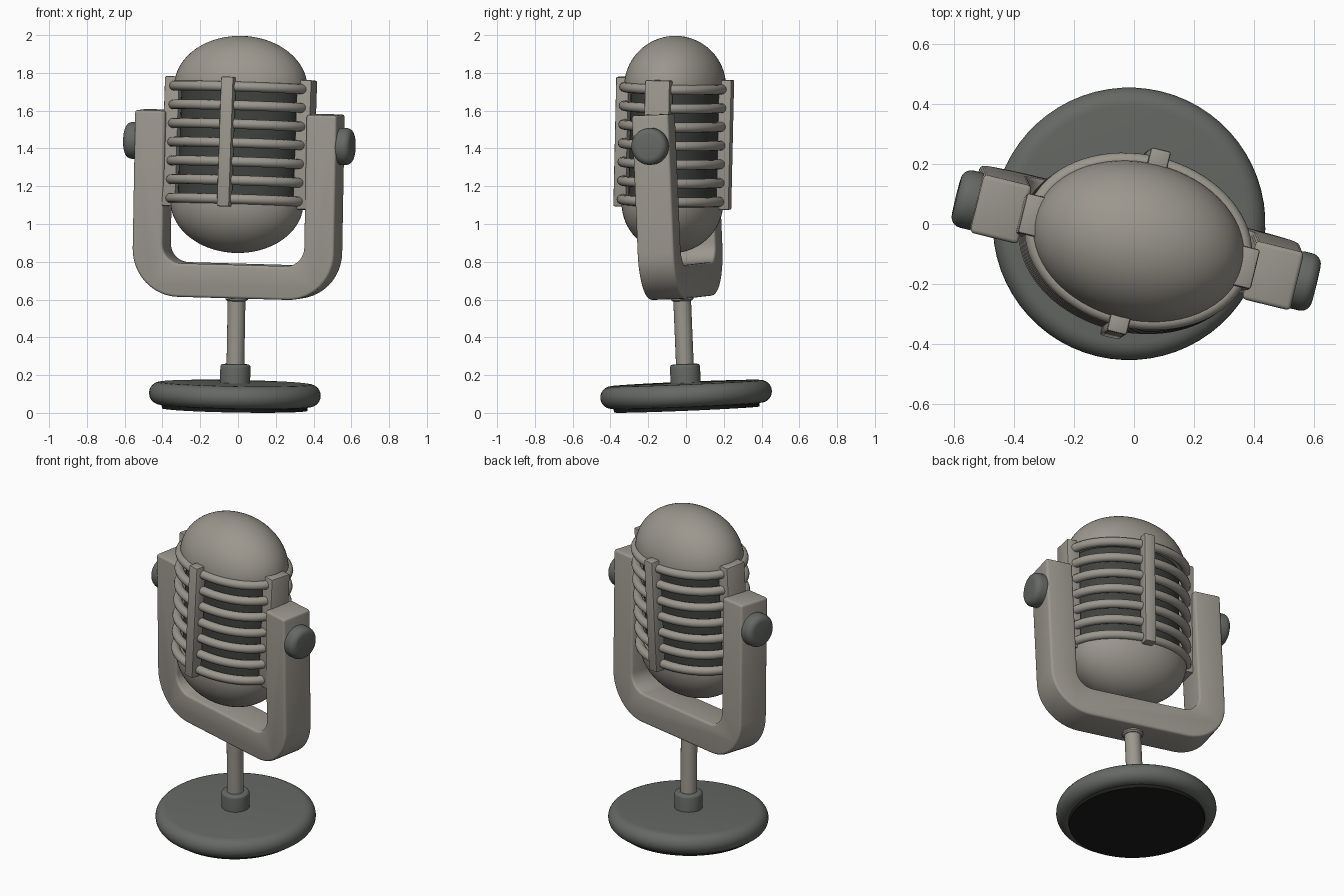
import bpy, bmesh
from math import sin, cos, pi, radians
from mathutils import Matrix, Vector

if "Cube" in bpy.data.objects:
    bpy.data.objects.remove(bpy.data.objects["Cube"])


def material(name, col):
    m = bpy.data.materials.new(name)
    m.diffuse_color = (*col, 1)
    m.use_nodes = True
    m.node_tree.nodes["Principled BSDF"].inputs["Base Color"].default_value = m.diffuse_color
    return m


METAL = material("warm_metal", (0.33, 0.31, 0.27))
DARK = material("dark_metal", (0.13, 0.14, 0.125))
MESH = material("dark_core", (0.05, 0.055, 0.05))
RUBBER = material("rubber", (0.012, 0.012, 0.011))

# Whole stand leans slightly and is turned; the head pivots in the yoke
up = Vector((0.018, -0.042, 1)).normalized()
side = Vector((0.97, -0.238, 0))
side = (side - up * side.dot(up)).normalized()
back = up.cross(side)
STAND = Matrix.Translation((-0.018, 0.004, 0.018)) @ Matrix((side, back, up)).transposed().to_4x4()
PIVOT = 1.41
HEAD = (STAND @ Matrix.Translation((0, -0.01, PIVOT)) @ Matrix.Rotation(radians(-3.8), 4, 'X')
        @ Matrix.Translation((0, 0, -PIVOT)))


def finish(name, bm, frame, mat, angle=35):
    bmesh.ops.recalc_face_normals(bm, faces=bm.faces)
    me = bpy.data.meshes.new(name)
    bm.to_mesh(me)
    bm.free()
    me.materials.append(mat)
    me.shade_smooth()
    me.set_sharp_from_angle(angle=radians(angle))
    ob = bpy.data.objects.new(name, me)
    ob.matrix_world = frame
    bpy.context.collection.objects.link(ob)
    return ob


def arc(cx, cz, rx, rz, a0, a1, n=8):
    """Points on an elliptical arc, angles in degrees."""
    return [(cx + rx * cos(radians(a0 + (a1 - a0) * i / n)),
             cz + rz * sin(radians(a0 + (a1 - a0) * i / n))) for i in range(n + 1)]


def lathe(name, profile, frame, mat, sx=1, sy=1, seg=64):
    """Revolve (radius, height) points about z."""
    bm = bmesh.new()
    vs = [bm.verts.new((r, 0, z)) for r, z in profile]
    es = [bm.edges.new(p) for p in zip(vs, vs[1:])]
    bmesh.ops.spin(bm, geom=vs + es, axis=(0, 0, 1), cent=(0, 0, 0), angle=2 * pi, steps=seg)
    bmesh.ops.remove_doubles(bm, verts=bm.verts, dist=1e-5)
    bmesh.ops.scale(bm, vec=(sx, sy, 1), verts=bm.verts)
    return finish(name, bm, frame, mat)


def bevel_sharp(bm, width, seg):
    es = [e for e in bm.edges if len(e.link_faces) == 2 and e.calc_face_angle() > radians(40)]
    bmesh.ops.bevel(bm, geom=es, offset=width, segments=seg, profile=0.5, affect='EDGES')


def box(name, lo, hi, frame, mat, bev=0.008):
    bm = bmesh.new()
    lo, hi = Vector(lo), Vector(hi)
    bmesh.ops.create_cube(bm, size=1, matrix=Matrix.Translation((lo + hi) / 2) @ Matrix.Diagonal((*(hi - lo), 1)))
    bevel_sharp(bm, bev, 2)
    return finish(name, bm, frame, mat)


# Base, foot pad and stem
lathe("foot_pad", [(0, 0), (0.385, 0), (0.39, 0.03), (0, 0.03)], STAND, RUBBER)
lathe("base", [(0, 0.02)] + arc(0.395, 0.08, 0.06, 0.06, -90, 90, 12) + [(0, 0.142)], STAND, DARK)
lathe("stem_collar", [(0, 0.13), (0.08, 0.13)] + arc(0.065, 0.225, 0.015, 0.015, 0, 90, 4) + [(0, 0.24)],
      STAND, DARK, seg=40)
lathe("stem", [(0, 0.2), (0.047, 0.2), (0.047, 0.6), (0, 0.6)], STAND, METAL, seg=32)
lathe("yoke_washer", [(0, 0.575), (0.05, 0.575), (0.06, 0.583), (0.06, 0.61), (0, 0.61)], STAND, METAL, seg=32)

# U-shaped yoke
OUT, INN, BOT, TOP = 0.55, 0.385, 0.592, 1.575
right_out = arc(OUT - 0.25, BOT + 0.25, 0.25, 0.25, -90, 0, 12) + [(OUT, TOP)]
right_in = [(INN, TOP)] + arc(INN - 0.1, 0.87, 0.1, 0.1, 0, -90, 12)
half = right_out + right_in
outline = half + [(-x, z) for x, z in reversed(half)]
bm = bmesh.new()
face = bm.faces.new([bm.verts.new((x, -0.1, z)) for x, z in outline])
ext = bmesh.ops.extrude_face_region(bm, geom=[face])
bmesh.ops.translate(bm, vec=(0, 0.2, 0), verts=[g for g in ext["geom"] if isinstance(g, bmesh.types.BMVert)])
bmesh.ops.recalc_face_normals(bm, faces=bm.faces)
bevel_sharp(bm, 0.014, 3)
finish("yoke", bm, STAND, METAL)

# Pivot knobs
knob = ([(0, 0.535), (0.088, 0.535)] + arc(0.085, 0.553, 0.013, 0.013, -60, 0, 3)
        + arc(0.062, 0.582, 0.036, 0.036, 0, 90, 6) + [(0, 0.62)])
for tag, s in (("left", -1), ("right", 1)):
    lathe("knob_" + tag, knob, STAND @ Matrix.Translation((0, 0, PIVOT)) @ Matrix.Rotation(s * pi / 2, 4, 'Y'),
          DARK, seg=40)

# Head: oval domes with a dark core between
A, B = 0.357, 0.264
lathe("upper_dome", [(0, 1.69), (1, 1.69)] + arc(0, 1.71, 1, 0.27, 0, 90, 18), HEAD, METAL, A, B)
lathe("lower_dome", arc(0, 1.10, 1, 0.27, -90, 0, 18) + [(1, 1.12), (0, 1.12)], HEAD, METAL, A, B)
lathe("grille_core", [(0, 1.08), (1, 1.08), (1, 1.73), (0, 1.73)], HEAD, MESH, 0.318, 0.228)

# Seven oval grille rings
N, M, R = 72, 12, 0.026
for k in range(7):
    bm = bmesh.new()
    loops = []
    for i in range(N):
        t = 2 * pi * i / N
        n = Vector((cos(t) / A, sin(t) / B, 0)).normalized()
        c = Vector((A * 1.005 * cos(t), B * cos(0) * sin(t), 1.11 + 0.0992 * k))
        loops.append([bm.verts.new(c + R * (n * cos(2 * pi * j / M) + Vector((0, 0, sin(2 * pi * j / M)))))
                      for j in range(M)])
    for i in range(N):
        a, b = loops[i], loops[(i + 1) % N]
        for j in range(M):
            bm.faces.new((a[j], b[j], b[(j + 1) % M], a[(j + 1) % M]))
    finish(f"grille_ring_{k + 1}", bm, HEAD, METAL, 60)

# Vertical bars: front and back ribs, wider side plates
for tag, a in (("front", 0), ("back", pi)):
    box("rib_" + tag, (-0.034, -0.315, 1.068), (0.034, -0.245, 1.755), HEAD @ Matrix.Rotation(a, 4, 'Z'), METAL)
for tag, a in (("right", 0), ("left", pi)):
    box("side_plate_" + tag, (0.32, -0.068, 1.068), (0.4, 0.068, 1.755), HEAD @ Matrix.Rotation(a, 4, 'Z'), METAL)
